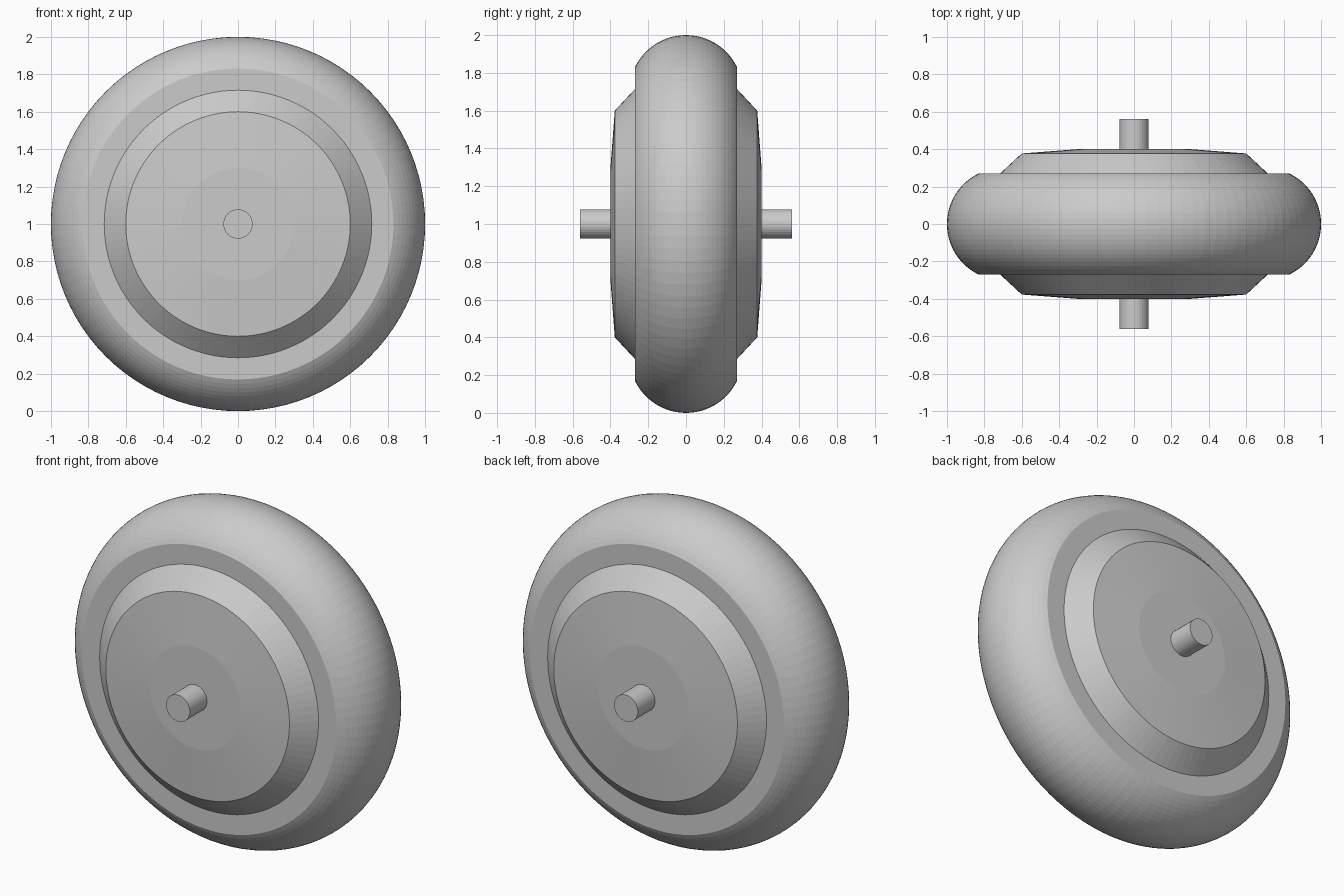
import bpy, bmesh
from math import sin, cos, asin, pi
from mathutils import Matrix, Vector

if "Cube" in bpy.data.objects:
    bpy.data.objects.remove(bpy.data.objects["Cube"])

CENTRE_Z = 1.0


def lathe(name, profile, steps, closed=False):
    """Spin a (radius, y) profile around the wheel's y axis."""
    bm = bmesh.new()
    verts = [bm.verts.new((r, y, CENTRE_Z)) for r, y in profile]
    edges = [bm.edges.new(pair) for pair in zip(verts, verts[1:])]
    if closed:
        edges.append(bm.edges.new((verts[-1], verts[0])))
    bmesh.ops.spin(bm, geom=verts + edges, cent=(0, 0, CENTRE_Z), axis=(0, 1, 0),
                   angle=2 * pi, steps=steps, use_merge=True)
    bmesh.ops.remove_doubles(bm, verts=bm.verts, dist=1e-5)
    bmesh.ops.recalc_face_normals(bm, faces=bm.faces)
    mesh = bpy.data.meshes.new(name)
    bm.to_mesh(mesh)
    bm.free()
    obj = bpy.data.objects.new(name, mesh)
    bpy.context.collection.objects.link(obj)
    return obj


def mirrored(half):
    """Complete a half profile, given from the -y side towards the middle."""
    return half + [(r, -y) for r, y in reversed(half)]


# Tyre: round tread with flat side walls
TUBE, HALF_WIDTH, N = 0.30, 0.27, 24
limit = asin(HALF_WIDTH / TUBE)
tread = []
for i in range(N + 1):
    a = -limit + 2 * limit * i / N
    tread.append((0.70 + TUBE * cos(a), TUBE * sin(a)))
lathe("tyre", [(0.70, -HALF_WIDTH)] + tread + [(0.70, HALF_WIDTH)], 96, closed=True)

# Hub: shallow domed disc with a bevelled rim on both sides
lathe("hub", mirrored([(0, -0.40), (0.30, -0.40), (0.60, -0.377), (0.715, -0.27)]), 96)

# Axle: short stub on both sides
lathe("axle", mirrored([(0, -0.56), (0.078, -0.56)]), 32)
